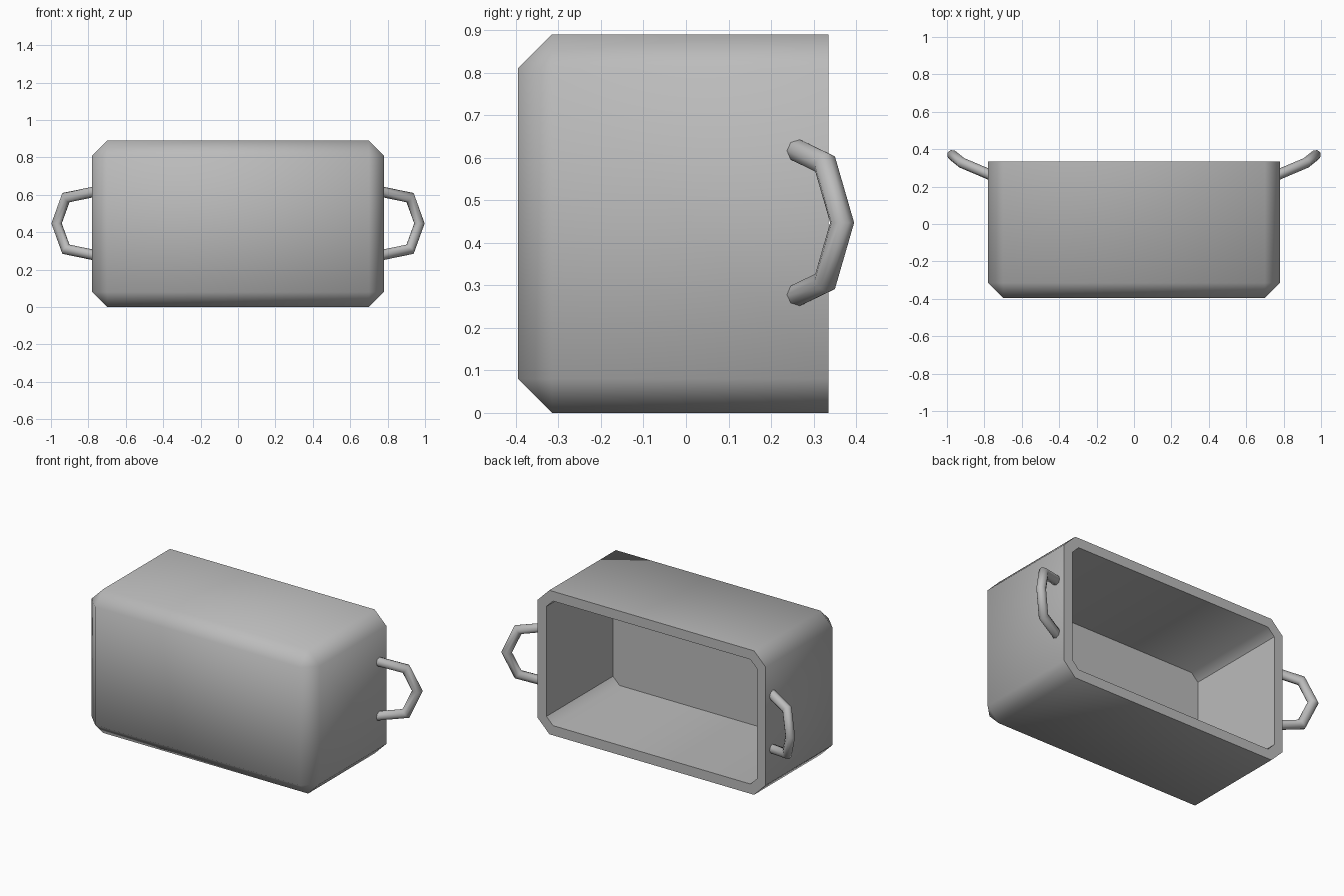
import bpy
import bmesh
import math
from mathutils import Vector

if "Cube" in bpy.data.objects:
    bpy.data.objects.remove(bpy.data.objects["Cube"])

grey = bpy.data.materials.new("grey_metal")
grey.use_nodes = True
colour = (0.5, 0.5, 0.5, 1)
grey.diffuse_color = colour
grey.node_tree.nodes["Principled BSDF"].inputs["Base Color"].default_value = colour


def finish(name, bm):
    """Shade smooth, keep strong creases sharp, and link the object."""
    bmesh.ops.recalc_face_normals(bm, faces=bm.faces[:])
    for f in bm.faces:
        f.smooth = True
    for e in bm.edges:
        if e.calc_face_angle(0) > math.radians(60):
            e.smooth = False
    mesh = bpy.data.meshes.new(name)
    bm.to_mesh(mesh)
    bm.free()
    mesh.materials.append(grey)
    obj = bpy.data.objects.new(name, mesh)
    bpy.context.collection.objects.link(obj)
    return obj


def pan_body():
    """Chamfered box lying on its side, hollowed from the open back."""
    half_x, front, rim, height = 0.78, -0.395, 0.335, 0.89
    bm = bmesh.new()
    bmesh.ops.create_cube(bm, size=1)
    bmesh.ops.scale(bm, vec=(half_x * 2, rim - front, height), verts=bm.verts)
    bmesh.ops.translate(bm, vec=(0, (rim + front) / 2, height / 2), verts=bm.verts)
    edges = [e for e in bm.edges if min(v.co.y for v in e.verts) < 0]
    bmesh.ops.bevel(bm, geom=edges, offset=0.08, offset_type='OFFSET',
                    segments=1, affect='EDGES', profile=0.5)

    # Rim and cavity
    opening = max(bm.faces, key=lambda f: f.calc_center_median().y)
    bmesh.ops.inset_region(bm, faces=[opening], thickness=0.06, use_even_offset=True)
    cavity = bmesh.ops.extrude_face_region(bm, geom=[opening])["geom"]
    floor = [v for v in cavity if isinstance(v, bmesh.types.BMVert)]
    if opening.is_valid:
        bmesh.ops.delete(bm, geom=[opening], context='FACES_ONLY')
    bmesh.ops.translate(bm, vec=(0, -0.65, 0), verts=floor)

    # Crisp creases beside the inner end walls
    bm.normal_update()
    for e in bm.edges:
        a, b = (v.co for v in e.verts)
        if abs(a.x - b.x) < 0.001 and abs(abs(a.x) - half_x + 0.06) < 0.001:
            e.smooth = False
    return finish("pan_body", bm)


def handle(name, side, radius=0.028, sides=8):
    """Mitred tube swept along a bent loop, mirrored by side."""
    half = [(0.75, 0.255, 0.62), (0.92, 0.327, 0.585), (0.97, 0.367, 0.447)]
    points = half + [(x, y, 0.894 - z) for x, y, z in reversed(half[:2])]
    path = [Vector((x * side, y, z)) for x, y, z in points]
    steps = [(b - a).normalized() for a, b in zip(path, path[1:])]
    u = steps[0].cross(Vector((0, 0, 1))).normalized()
    v = steps[0].cross(u)
    angles = [math.tau * i / sides for i in range(sides)]
    ring = [path[0] + radius * (u * math.cos(t) + v * math.sin(t)) for t in angles]
    bm = bmesh.new()
    rows = [[bm.verts.new(p) for p in ring]]
    for i, step in enumerate(steps):
        plane = step + steps[min(i + 1, len(steps) - 1)]
        ring = [p + step * ((path[i + 1] - p).dot(plane) / step.dot(plane)) for p in ring]
        rows.append([bm.verts.new(p) for p in ring])
    for a, b in zip(rows, rows[1:]):
        for i in range(sides):
            j = (i + 1) % sides
            bm.faces.new((a[i], a[j], b[j], b[i]))
    bm.faces.new(rows[0])
    bm.faces.new(rows[-1])
    return finish(name, bm)


pan_body()
handle("left_handle", 1)
handle("right_handle", -1)
